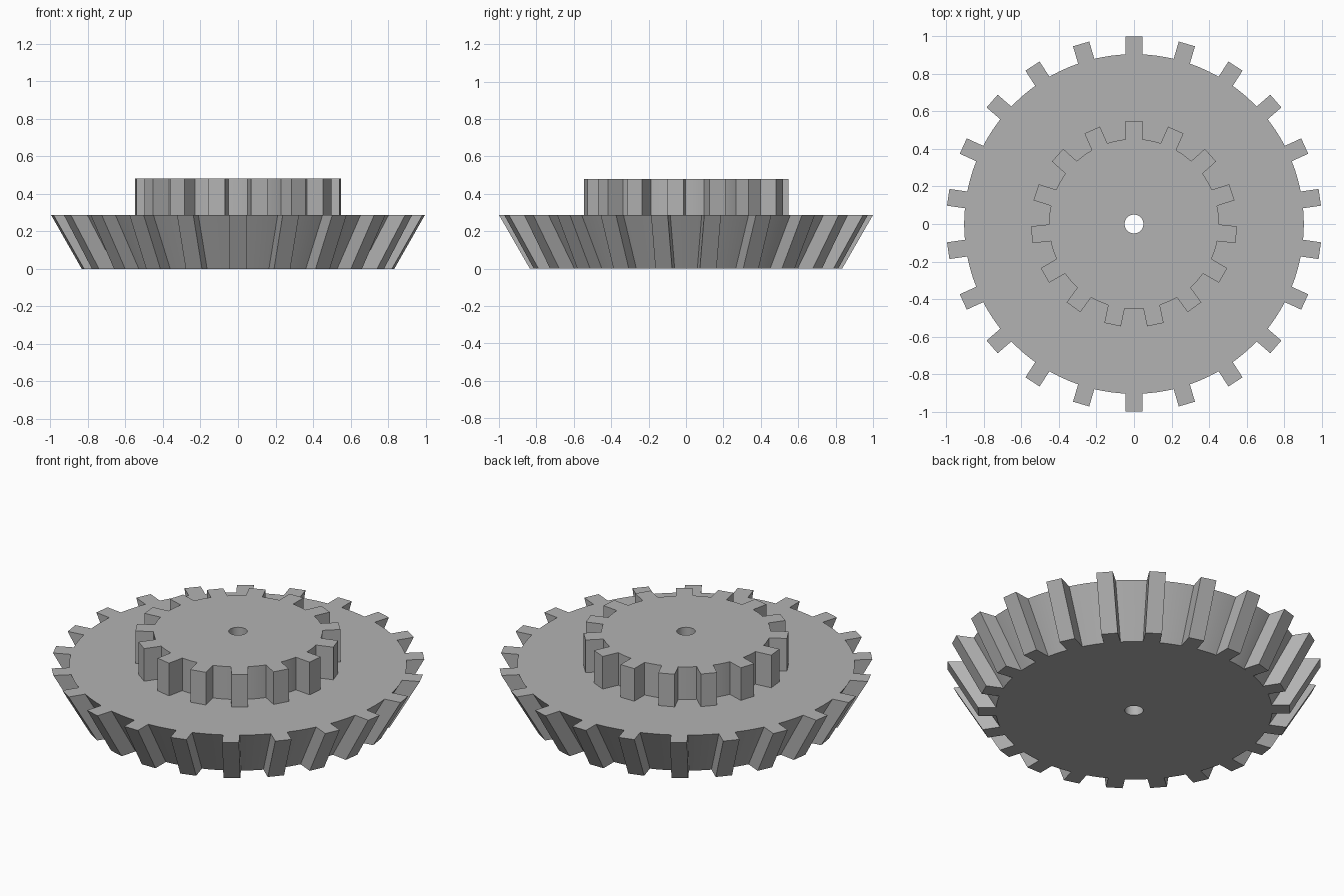
import bpy
import bmesh
from math import cos, sin, pi, radians

cube = bpy.data.objects.get("Cube")
if cube:
    bpy.data.objects.remove(cube, do_unlink=True)

STEEL = (0.45, 0.45, 0.45, 1)
mat = bpy.data.materials.new("grey steel")
mat.use_nodes = True
mat.diffuse_color = STEEL
mat.node_tree.nodes["Principled BSDF"].inputs["Base Color"].default_value = STEEL

BORE = 0.05
TOOTH_HALF_WIDTH = 0.045
TOOTH_DEPTH = 0.095
SEGMENTS = 96


def finish(name, bm, smooth=False):
    bmesh.ops.recalc_face_normals(bm, faces=bm.faces)
    mesh = bpy.data.meshes.new(name)
    bm.to_mesh(mesh)
    bm.free()
    mesh.materials.append(mat)
    obj = bpy.data.objects.new(name, mesh)
    bpy.context.collection.objects.link(obj)
    if smooth:
        bpy.ops.object.select_all(action="DESELECT")
        obj.select_set(True)
        bpy.context.view_layer.objects.active = obj
        bpy.ops.object.shade_smooth_by_angle(angle=radians(30))


def bored_disc(name, r_low, r_high, z_low, z_high):
    """Lathe a rectangular or sloped section around the central bore."""
    section = [(BORE, z_low), (r_low, z_low), (r_high, z_high), (BORE, z_high)]
    bm = bmesh.new()
    rings = []
    for i in range(SEGMENTS):
        a = 2 * pi * i / SEGMENTS
        rings.append([bm.verts.new((r * cos(a), r * sin(a), z)) for r, z in section])
    for i, ring in enumerate(rings):
        after = rings[(i + 1) % SEGMENTS]
        for j in range(4):
            k = (j + 1) % 4
            bm.faces.new((ring[j], after[j], after[k], ring[k]))
    finish(name, bm, smooth=True)


def teeth(name, count, r_low, r_high, z_low, z_high):
    """Straight block teeth, the first pointing to the back."""
    bm = bmesh.new()
    for i in range(count):
        a = pi / 2 + 2 * pi * i / count
        levels = []
        for r, z in ((r_low, z_low), (r_high, z_high)):
            inner, outer, w = r - 0.01, r + TOOTH_DEPTH, TOOTH_HALF_WIDTH
            corners = ((inner, -w), (outer, -w), (outer, w), (inner, w))
            levels.append([bm.verts.new((u * cos(a) - v * sin(a),
                                         u * sin(a) + v * cos(a), z))
                           for u, v in corners])
        low, high = levels
        bm.faces.new(low)
        bm.faces.new(high)
        for j in range(4):
            k = (j + 1) % 4
            bm.faces.new((low[j], low[k], high[k], high[j]))
    finish(name, bm)


# Large bevel gear
bevel = (0.74, 0.905, 0, 0.287)
bored_disc("bevel_gear_body", *bevel)
teeth("bevel_gear_teeth", 22, *bevel)

# Small spur gear on top
spur = (0.453, 0.453, 0.287, 0.48)
bored_disc("spur_gear_body", *spur)
teeth("spur_gear_teeth", 15, *spur)
